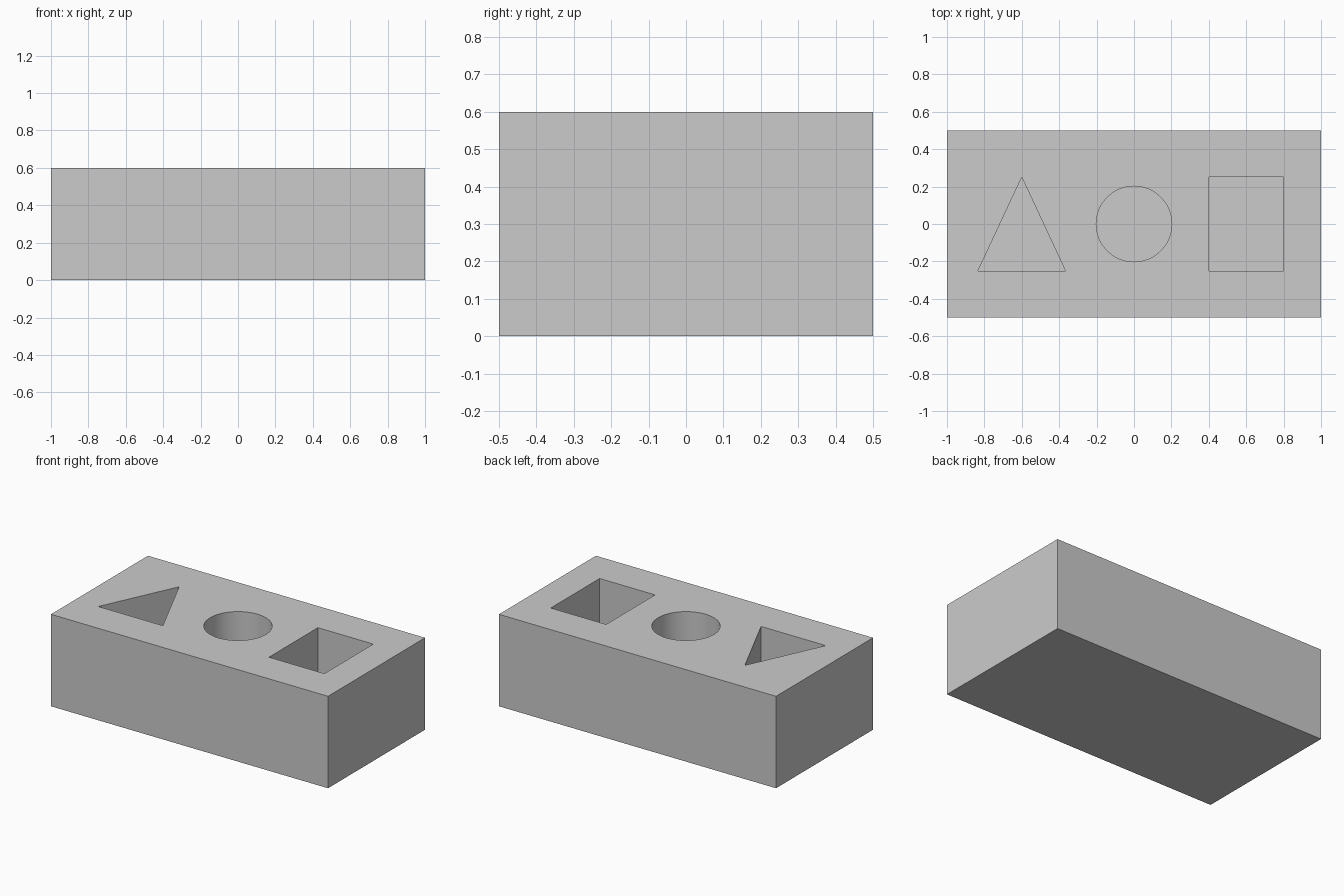
import bpy, bmesh, math

if "Cube" in bpy.data.objects:
    bpy.data.objects.remove(bpy.data.objects["Cube"])

TOP, FLOOR = 0.6, 0.1  # block height and level of the pocket floors


def prism(name, outline, z0, z1):
    """Extrude a closed xy outline from z0 to z1."""
    bm = bmesh.new()
    base = bm.faces.new([bm.verts.new((x, y, z0)) for x, y in outline])
    ext = bmesh.ops.extrude_face_region(bm, geom=[base], use_keep_orig=True)
    verts = [g for g in ext["geom"] if isinstance(g, bmesh.types.BMVert)]
    bmesh.ops.translate(bm, verts=verts, vec=(0, 0, z1 - z0))
    bmesh.ops.recalc_face_normals(bm, faces=bm.faces[:])
    mesh = bpy.data.meshes.new(name)
    bm.to_mesh(mesh)
    bm.free()
    obj = bpy.data.objects.new(name, mesh)
    bpy.context.collection.objects.link(obj)
    return obj


def rect(x0, x1, y):
    return [(x0, -y), (x1, -y), (x1, y), (x0, y)]


# Solid block
block = prism("block", rect(-1, 1, 0.5), 0, TOP)

# Outlines of the three pockets
N = 64
pockets = {
    "triangle_cutter": [(-0.834, -0.25), (-0.367, -0.25), (-0.6, 0.25)],
    "round_cutter": [(0.202 * math.cos(2 * math.pi * i / N),
                      0.202 * math.sin(2 * math.pi * i / N)) for i in range(N)],
    "rectangle_cutter": rect(0.4, 0.8, 0.252),
}

# Sink each pocket into the top
for name, outline in pockets.items():
    cutter = prism(name, outline, FLOOR, TOP + 0.2)
    mod = block.modifiers.new(name, 'BOOLEAN')
    mod.operation = 'DIFFERENCE'
    mod.solver = 'EXACT'
    mod.object = cutter
    bpy.context.view_layer.objects.active = block
    bpy.ops.object.modifier_apply(modifier=name)
    bpy.data.objects.remove(cutter)

# Smooth the round pocket wall, keep the other edges sharp
bpy.ops.object.select_all(action='DESELECT')
block.select_set(True)
bpy.context.view_layer.objects.active = block
bpy.ops.object.shade_smooth_by_angle(angle=math.radians(30))
